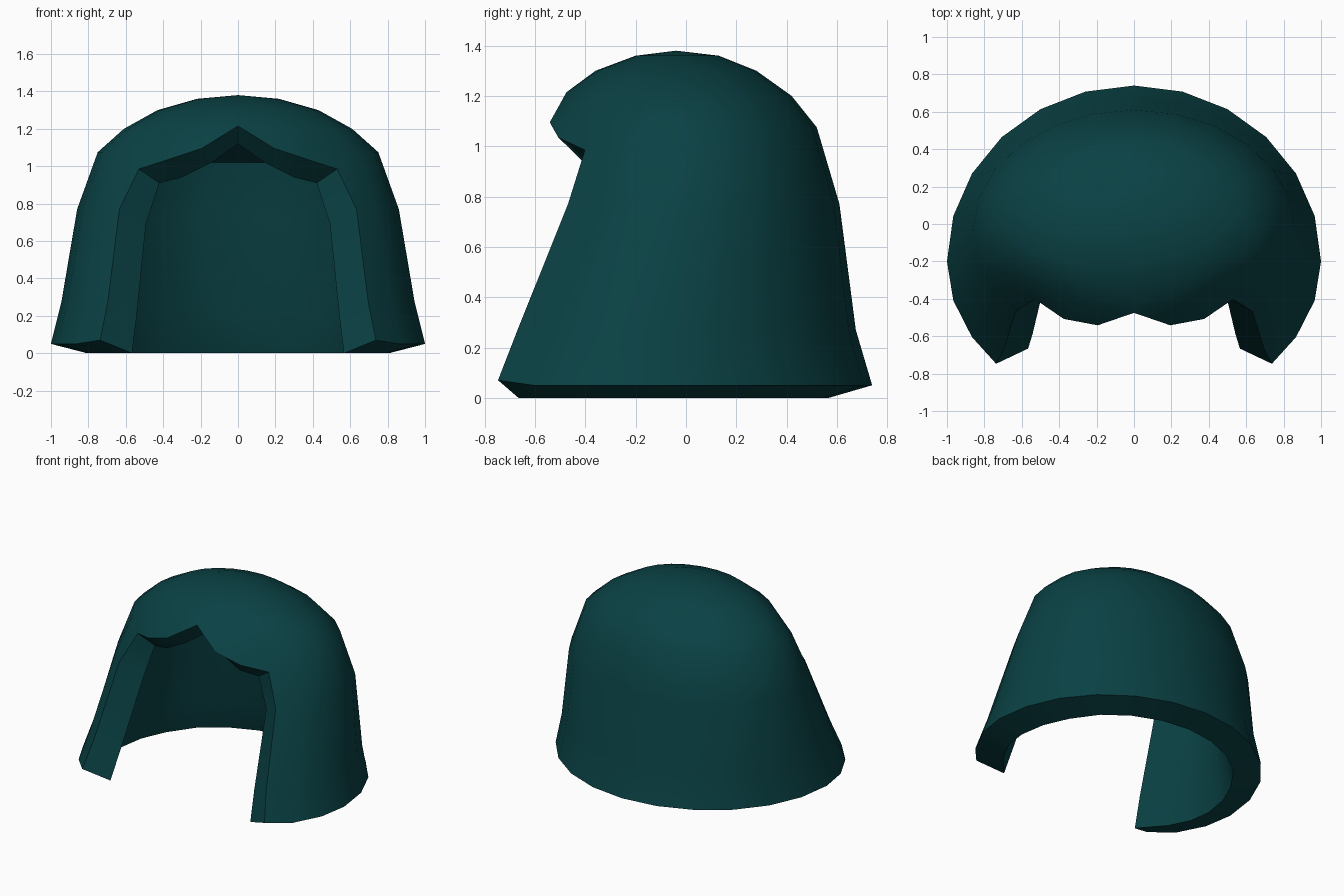
import bpy, bmesh, math

if "Cube" in bpy.data.objects:
    bpy.data.objects.remove(bpy.data.objects["Cube"])

# Rings, top to bottom: half width, centre y, back depth, front depth, z
RINGS = [
    (0.22, -0.035, 0.165, 0.165, 1.36),
    (0.43, -0.04, 0.32, 0.32, 1.30),
    (0.61, -0.025, 0.445, 0.45, 1.20),
    (0.75, -0.02, 0.54, 0.54, 1.075),
    (0.86, -0.03, 0.64, 0.65, 0.77),
    (0.945, -0.14, 0.815, 0.784, 0.27),
    (1.00, -0.20, 0.94, 0.81, 0.05),
]
FRINGE_Z = {8: 1.045, 9: 0.985, 10: 1.035, 11: 1.095}   # wavy fringe on ring 3
# Inner fringe by column: x, y, z
INNER_FRINGE = {9: (0.42, -0.36, 0.91), 10: (0.30, -0.41, 0.94), 11: (0.14, -0.40, 1.02)}
REACH = [12, 12, 12, 11, 9, 9, 9]     # how far each ring runs round to the front
BROW, HEM = 3, 6
THICK = 0.2


def ring_point(i, k):
    """Point of ring i in 15 degree column k (0 = back, 12 = front)."""
    a, c, back, front, z = RINGS[i]
    m = abs(k)
    t = math.radians(132.5 if (i > BROW and m == 9) else 15 * m)
    x = math.copysign(a * math.sin(t), k) if m < 12 else 0
    y = c + math.cos(t) * (back if m <= 6 else front)
    if i == BROW:
        z = FRINGE_Z.get(m, z)
        if m == 10:
            y -= 0.02
    if i == HEM and m == 9:
        z = 0.07
    if i == 2 and m == 12:
        z = 1.215
    return x, y, z


# Outer shell
bm = bmesh.new()
apex = bm.verts.new((0, -0.04, 1.38))
grid = {}
for i, r in enumerate(REACH):
    for k in range(-r, r + 1):
        if k != 12:
            grid[i, k] = bm.verts.new(ring_point(i, k))


def vert(i, k):
    return grid.get((i, -12 if k == 12 else k))


for k in range(-12, 12):
    bm.faces.new((apex, vert(0, k + 1), vert(0, k)))
for i in range(HEM):
    r = 12 if i < BROW else 9
    for k in range(-r, r):
        corners = [vert(i, k), vert(i, k + 1), vert(i + 1, k + 1), vert(i + 1, k)]
        bm.faces.new([v for v in corners if v])
bm.verts.index_update()
index = {key: v.index for key, v in grid.items()}
count = len(bm.verts)
mesh = bpy.data.meshes.new("hair_shell")
bm.to_mesh(mesh)
bm.free()
hair = bpy.data.objects.new("hair_shell", mesh)
bpy.context.collection.objects.link(hair)
bpy.context.view_layer.objects.active = hair
hair.select_set(True)

# Wall thickness, inwards
mod = hair.modifiers.new("wall", 'SOLIDIFY')
mod.thickness = THICK
mod.offset = -1
bpy.ops.object.modifier_apply(modifier=mod.name)

bm = bmesh.new()
bm.from_mesh(hair.data)
bm.verts.ensure_lookup_table()
inner = {key: bm.verts[n + count] for key, n in index.items()}
inner_apex = bm.verts[count]

# Inner front edges, level hem, wall top and inner fringe
for (i, k), v in inner.items():
    m = abs(k)
    if i > BROW and m == 9:
        v.co.x -= math.copysign(0.03 if i == HEM else 0.015, k)
        v.co.y -= 0.04
    if i == HEM:
        v.co.z = 0
        if m <= 3:
            v.co.y += 0.02
    if i == BROW:
        v.co.z = 1.02 if m < 8 else 0.98
        if m in INNER_FRINGE:
            x, y, z = INNER_FRINGE[m]
            v.co = (math.copysign(x, k), y, z)
peak = inner[2, -12]
peak.co = (0, -0.40, 1.12)

# Low ceiling inside, falling from the fringe peak to the back wall
dome = [v for (i, k), v in inner.items() if i < BROW and v is not peak]
bmesh.ops.delete(bm, geom=dome + [inner_apex], context='VERTS')
rim = [inner[BROW, k] for k in range(-11, 12)]
for a, b in zip(rim, rim[1:]):
    bm.faces.new((peak, a, b))
bmesh.ops.recalc_face_normals(bm, faces=bm.faces)
bm.to_mesh(hair.data)
bm.free()

bpy.ops.object.shade_smooth_by_angle(angle=math.radians(40))

mat = bpy.data.materials.new("dark_teal")
mat.diffuse_color = (0.003, 0.053, 0.058, 1)
mat.use_nodes = True
mat.node_tree.nodes["Principled BSDF"].inputs["Base Color"].default_value = mat.diffuse_color
hair.data.materials.append(mat)
